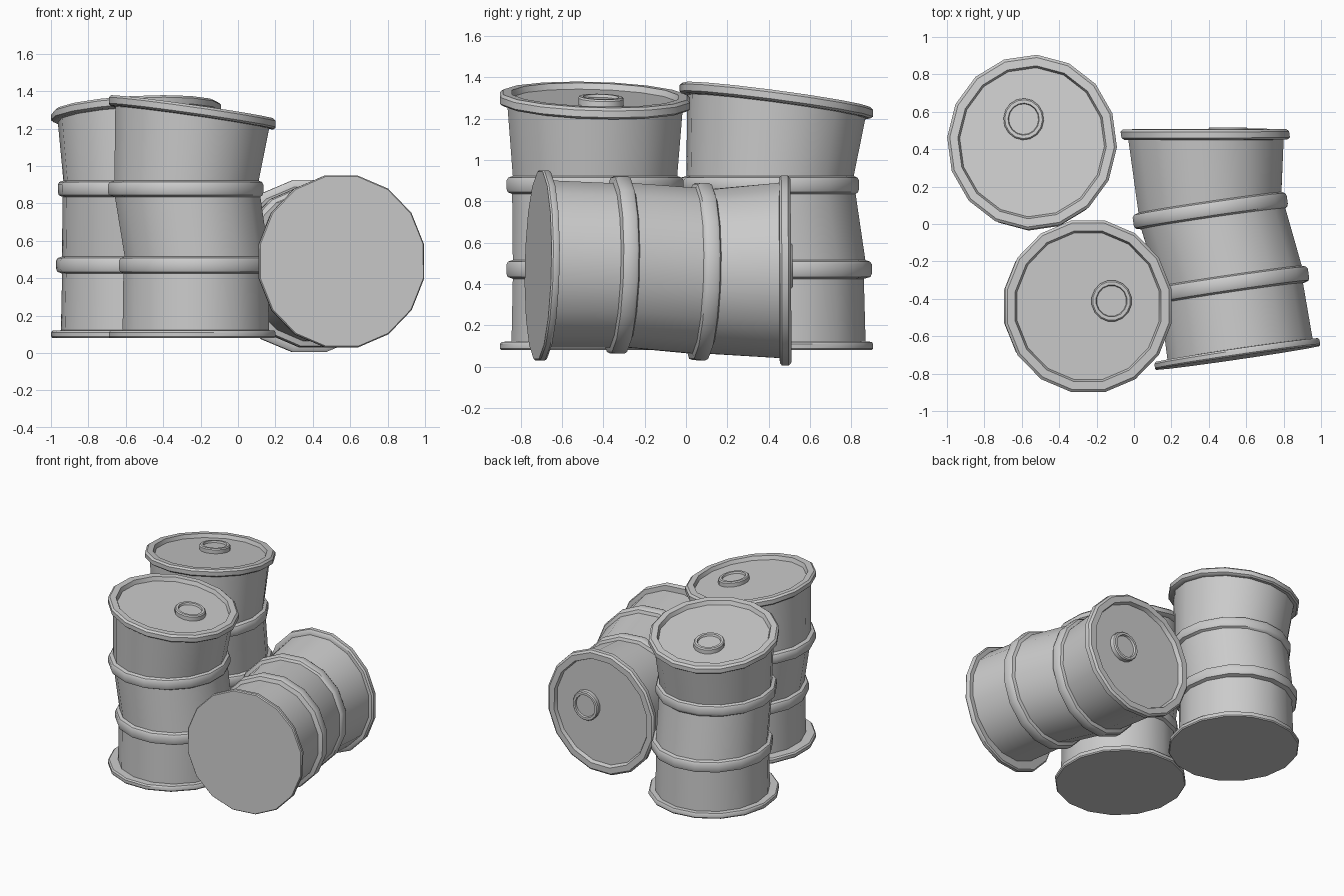
import bpy, bmesh
from math import sin, cos, pi, radians
from mathutils import Matrix, Vector

if "Cube" in bpy.data.objects:
    bpy.data.objects.remove(bpy.data.objects["Cube"])

SIDES = 16
TILT = (0.142, 0.030)      # slope of the bent lid

# Barrel profile: height, sideways dent, half width, share of lid tilt
SHELL = [
    # bottom rim
    (0.000, 0.000, 0.440, 0), (0.008, 0.000, 0.446, 0), (0.030, 0.000, 0.446, 0),
    (0.040, 0.002, 0.438, 0), (0.042, 0.020, 0.392, 0),
    # lower hoop
    (0.345, 0.018, 0.386, 0), (0.354, 0.025, 0.410, 0), (0.370, 0.025, 0.416, 0),
    (0.415, 0.025, 0.416, 0), (0.428, 0.025, 0.408, 0), (0.436, 0.025, 0.386, 0),
    # upper hoop
    (0.755, -0.024, 0.389, 0), (0.764, -0.034, 0.410, 0), (0.780, -0.035, 0.416, 0),
    (0.820, -0.035, 0.416, 0), (0.834, -0.034, 0.408, 0), (0.842, -0.030, 0.386, 0),
    # top rim
    (1.178, 0.000, 0.411, 1), (1.180, 0.000, 0.434, 1), (1.190, 0.000, 0.446, 1),
    (1.222, 0.000, 0.446, 1), (1.235, 0.000, 0.432, 1), (1.235, 0.000, 0.390, 1),
    # sunken lid
    (1.206, 0.000, 0.380, 1),
]

# Bung: ring with a recessed middle, sitting on the lid
BUNG = [(1.204, 0, 0.106, 1), (1.236, 0, 0.106, 1), (1.244, 0, 0.099, 1),
        (1.244, 0, 0.082, 1), (1.230, 0, 0.078, 1)]


def loft(name, loops, placement, centre=(0.0, 0.0)):
    """Skin stacked polygons, cap both ends and put the part in place."""
    bm = bmesh.new()
    rings = []
    for z, dent, half, tilt in loops:
        radius = half / cos(pi / SIDES)
        ring = []
        for i in range(SIDES):
            a = 2 * pi * (i + 0.5) / SIDES
            x = centre[0] + dent + radius * cos(a)
            y = centre[1] + radius * sin(a)
            drop = tilt * (TILT[0] * x + TILT[1] * y)
            ring.append(bm.verts.new((x, y, z - drop)))
        rings.append(ring)
    for low, high in zip(rings, rings[1:]):
        for i in range(SIDES):
            j = (i + 1) % SIDES
            bm.faces.new((low[i], low[j], high[j], high[i]))
    bm.faces.new(rings[0][::-1])
    bm.faces.new(rings[-1])
    bm.transform(placement)
    bmesh.ops.recalc_face_normals(bm, faces=bm.faces)
    mesh = bpy.data.meshes.new(name)
    bm.to_mesh(mesh)
    bm.free()
    obj = bpy.data.objects.new(name, mesh)
    bpy.context.collection.objects.link(obj)
    bpy.ops.object.select_all(action='DESELECT')
    obj.select_set(True)
    bpy.context.view_layer.objects.active = obj
    bpy.ops.object.shade_smooth_by_angle(angle=radians(35))
    return obj


def barrel(name, position, lean, roll):
    oval = Matrix.Diagonal((1.0, 1.03, 1.0, 1.0))
    placement = (Matrix.Translation(Vector(position)) @ lean @ oval
                 @ Matrix.Rotation(radians(roll), 4, 'Z'))
    loft(name + "_shell", SHELL, placement)
    loft(name + "_bung", BUNG, placement, (0.125, 0.028))


upright = Matrix.Identity(4)
lying = (Matrix.Rotation(radians(8.3), 4, 'Z')
         @ Matrix.Rotation(radians(-91.2), 4, 'X'))

# Two standing barrels and one on its side
barrel("front_barrel", (-0.245, -0.440, 0.08), upright, 0)
barrel("back_barrel", (-0.545, 0.437, 0.08), upright, 98)
barrel("lying_barrel", (0.555, -0.715, 0.49), lying, -22.5)
